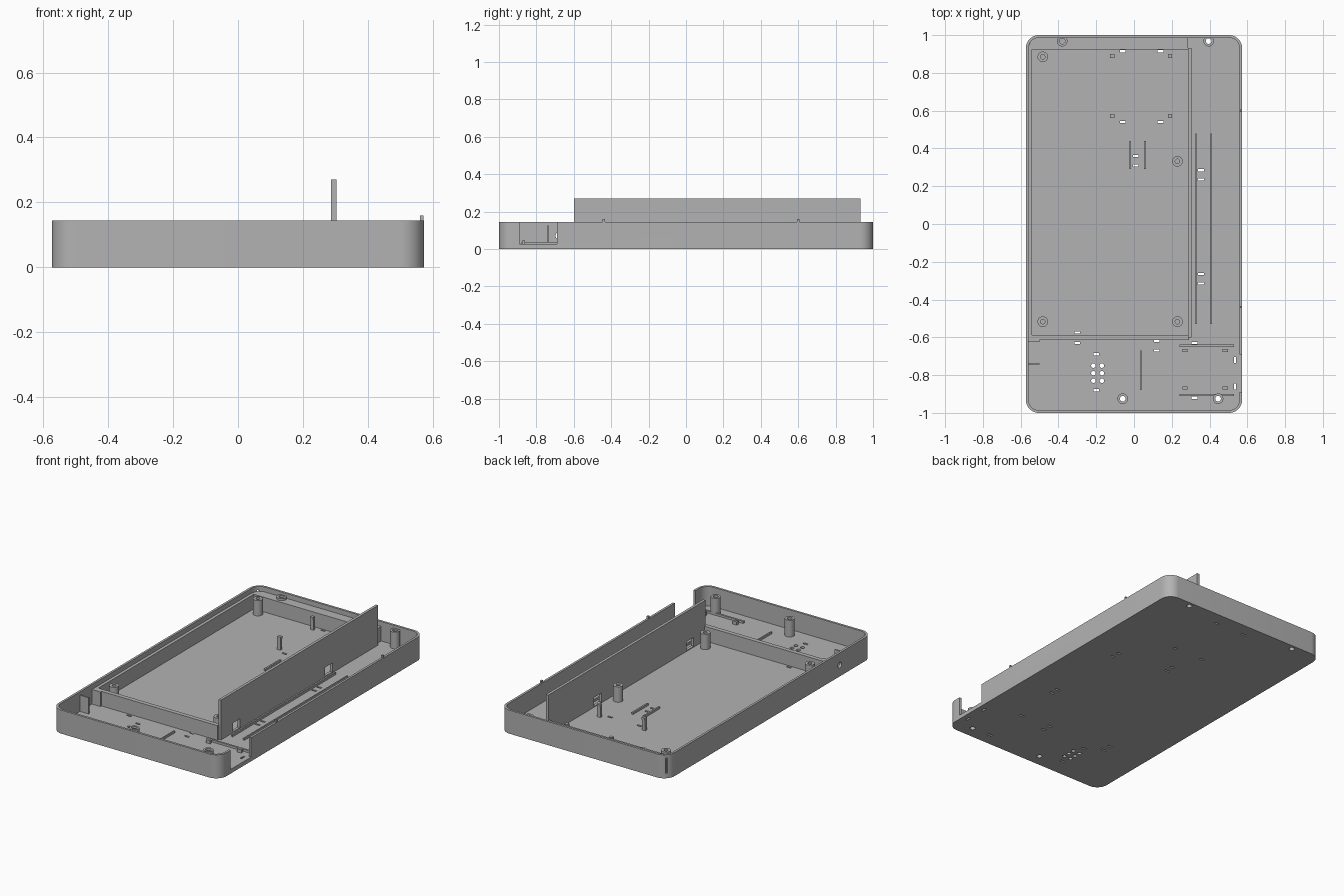
import bpy, bmesh, math
from mathutils import Matrix

cube = bpy.data.objects.get("Cube")
if cube:
    bpy.data.objects.remove(cube, do_unlink=True)

GREY = (0.45, 0.45, 0.45, 1)
plastic = bpy.data.materials.new("grey_plastic")
plastic.use_nodes = True
plastic.diffuse_color = GREY
plastic.node_tree.nodes["Principled BSDF"].inputs["Base Color"].default_value = GREY

FLOOR, RIM, SINK = 0.025, 0.145, 0.018
HALF_X, HALF_Y, WALL = 0.573, 1.0, 0.014


def add_prism(bm, pts, z0, z1):
    lower = [bm.verts.new((x, y, z0)) for x, y in pts]
    upper = [bm.verts.new((x, y, z1)) for x, y in pts]
    bm.faces.new(lower[::-1])
    bm.faces.new(upper)
    n = len(pts)
    for i in range(n):
        j = (i + 1) % n
        bm.faces.new((lower[i], lower[j], upper[j], upper[i]))


def rect(x0, x1, y0, y1):
    return [(x0, y0), (x1, y0), (x1, y1), (x0, y1)]


def circle(x, y, r, n=20):
    return [(x + r * math.cos(2 * math.pi * i / n), y + r * math.sin(2 * math.pi * i / n))
            for i in range(n)]


def rounded(hx, hy, r, seg=10):
    pts = []
    for q, (sx, sy) in enumerate([(1, 1), (-1, 1), (-1, -1), (1, -1)]):
        for i in range(seg + 1):
            a = math.pi / 2 * (q + i / seg)
            pts.append((sx * (hx - r) + r * math.cos(a), sy * (hy - r) + r * math.sin(a)))
    return pts


def make(name, bm):
    bmesh.ops.recalc_face_normals(bm, faces=bm.faces)
    me = bpy.data.meshes.new(name)
    bm.to_mesh(me)
    bm.free()
    me.materials.append(plastic)
    ob = bpy.data.objects.new(name, me)
    bpy.context.collection.objects.link(ob)
    return ob


def solid(name, *prisms):
    bm = bmesh.new()
    for pts, z0, z1 in prisms:
        add_prism(bm, pts, z0, z1)
    return make(name, bm)


def activate(ob):
    bpy.ops.object.select_all(action='DESELECT')
    ob.select_set(True)
    bpy.context.view_layer.objects.active = ob


def cut(ob, cutter):
    cutter.hide_render = True
    mod = ob.modifiers.new("cut", 'BOOLEAN')
    mod.operation, mod.solver, mod.object = 'DIFFERENCE', 'EXACT', cutter
    activate(ob)
    bpy.ops.object.modifier_apply(modifier=mod.name)
    bpy.data.objects.remove(cutter, do_unlink=True)


def smooth(ob):
    activate(ob)
    bpy.ops.object.shade_smooth_by_angle(angle=math.radians(30))


def tube(name, x, y, r_out, r_in, z0, z1):
    bm = bmesh.new()
    rings = [[bm.verts.new((px, py, z)) for px, py in circle(x, y, r, 28)]
             for r, z in ((r_out, z0), (r_out, z1), (r_in, z1), (r_in, z0))]
    for k in range(4):
        a, b = rings[k], rings[(k + 1) % 4]
        for i in range(28):
            j = (i + 1) % 28
            bm.faces.new((a[i], a[j], b[j], b[i]))
    smooth(make(name, bm))


# Tray shell with hollow interior
tray = solid("tray", (rounded(HALF_X, HALF_Y, 0.07), 0, RIM))
cut(tray, solid("pocket_cutter",
                (rounded(HALF_X - WALL, HALF_Y - WALL, 0.056), FLOOR, 0.3)))

# Floor openings: clip slots, vent holes and screw holes
wide = [(x, y) for x in (-0.06, 0.14) for y in (0.915, 0.54)]
wide += [(0.01, 0.36), (0.01, 0.31), (-0.3, -0.575), (-0.3, -0.63), (0.12, -0.62),
         (0.12, -0.67), (0.32, -0.63), (0.32, -0.92), (-0.2, -0.69), (-0.2, -0.88)]
wide += [(0.355, y) for y in (0.285, 0.235, -0.265, -0.315)]
screws = [(-0.38, 0.968), (0.395, 0.968), (-0.06, -0.925), (0.445, -0.925)]
holes = [rect(x - 0.015, x + 0.015, y - 0.006, y + 0.006) for x, y in wide]
holes += [rect(0.529, 0.541, y - 0.015, y + 0.015) for y in (-0.72, -0.86)]
holes += [circle(x, y, 0.012) for x in (-0.215, -0.17) for y in (-0.75, -0.79, -0.83)]
holes += [circle(x, y, 0.016) for x, y in screws]
cut(tray, solid("floor_cutter", *[(h, -0.05, 0.06) for h in holes]))

# Wall openings: side port notch, corner slot, round jack hole
cut(tray, solid("notch_cutter", (rect(0.55, 0.62, -0.89, -0.69), FLOOR + 0.001, 0.3)))
slot = solid("slot_cutter", (rect(-0.03, 0.03, -0.006, 0.006), 0.03, 0.125))
slot.matrix_world = Matrix.Translation((-0.552, 0.979, 0)) @ Matrix.Rotation(math.radians(-45), 4, 'Z')
cut(tray, slot)
jack = solid("jack_cutter", (circle(0, 0, 0.018), -0.03, 0.03))
jack.matrix_world = Matrix.Translation((-0.565, -0.68, 0.07)) @ Matrix.Rotation(math.pi / 2, 4, 'Y')
cut(tray, jack)
smooth(tray)

# Ledge along the right and back walls, and the inner front wall
LEDGE = 0.115
solid("side_ledge", ([(-0.562, -0.625), (-0.5, -0.625), (-0.5, -0.588), (-0.54, -0.588),
                      (-0.54, 0.925), (0.287, 0.925), (0.287, 0.988), (-0.51, 0.988),
                      (-0.545, 0.972), (-0.562, 0.93)], SINK, LEDGE))
solid("inner_front_wall", (rect(-0.505, 0.29, -0.615, -0.588), SINK, LEDGE))
solid("jack_rib", (rect(-0.562, -0.5, -0.743, -0.735), SINK, 0.125))

# Tall partition with two windows
partition = solid("partition", (rect(0.287, 0.304, -0.6, 0.932), SINK, 0.27))
cut(partition, solid("window_cutter", *[(rect(0.2, 0.4, y - 0.035, y + 0.035), 0.03, 0.085)
                                        for y in (-0.45, 0.45)]))

# Screw posts and inner standoffs
for x, y in screws:
    tube("screw_post", x, y, 0.028, 0.015, SINK, 0.128)
for x, y in [(-0.483, 0.885), (-0.483, -0.517), (0.23, -0.517), (0.23, 0.332)]:
    tube("standoff", x, y, 0.028, 0.012, SINK, 0.12)

# Low floor ribs
ribs = [rect(x - 0.005, x + 0.005, 0.29, 0.44) for x in (-0.02, 0.058)]
ribs += [rect(x - 0.004, x + 0.004, -0.53, 0.48) for x in (0.33, 0.41)]
ribs += [rect(0.031, 0.039, -0.88, -0.67)]
ribs += [rect(0.24, 0.53, y - 0.006, y + 0.006) for y in (-0.645, -0.905)]
for r in ribs:
    solid("floor_rib", (r, SINK, 0.038))

# Board clips: upright post with a small hook facing the board
for x in (-0.115, 0.19):
    for y, d in ((0.892, -1), (0.57, 1)):
        solid("board_clip", (rect(x - 0.011, x + 0.011, y - 0.008, y + 0.008), SINK, 0.105))
        hook_y = sorted((y, y + d * 0.012))
        solid("clip_hook", (rect(x - 0.011, x + 0.011, *hook_y), 0.09, 0.105))
for x in (0.27, 0.483):
    for y in (-0.67, -0.868):
        solid("small_clip", (rect(x - 0.014, x + 0.014, y - 0.008, y + 0.008), SINK, 0.045))

# Lid tabs on the left rim
for y in (-0.44, 0.6):
    solid("rim_tab", (rect(0.56, 0.572, y - 0.006, y + 0.006), 0.13, 0.16))
